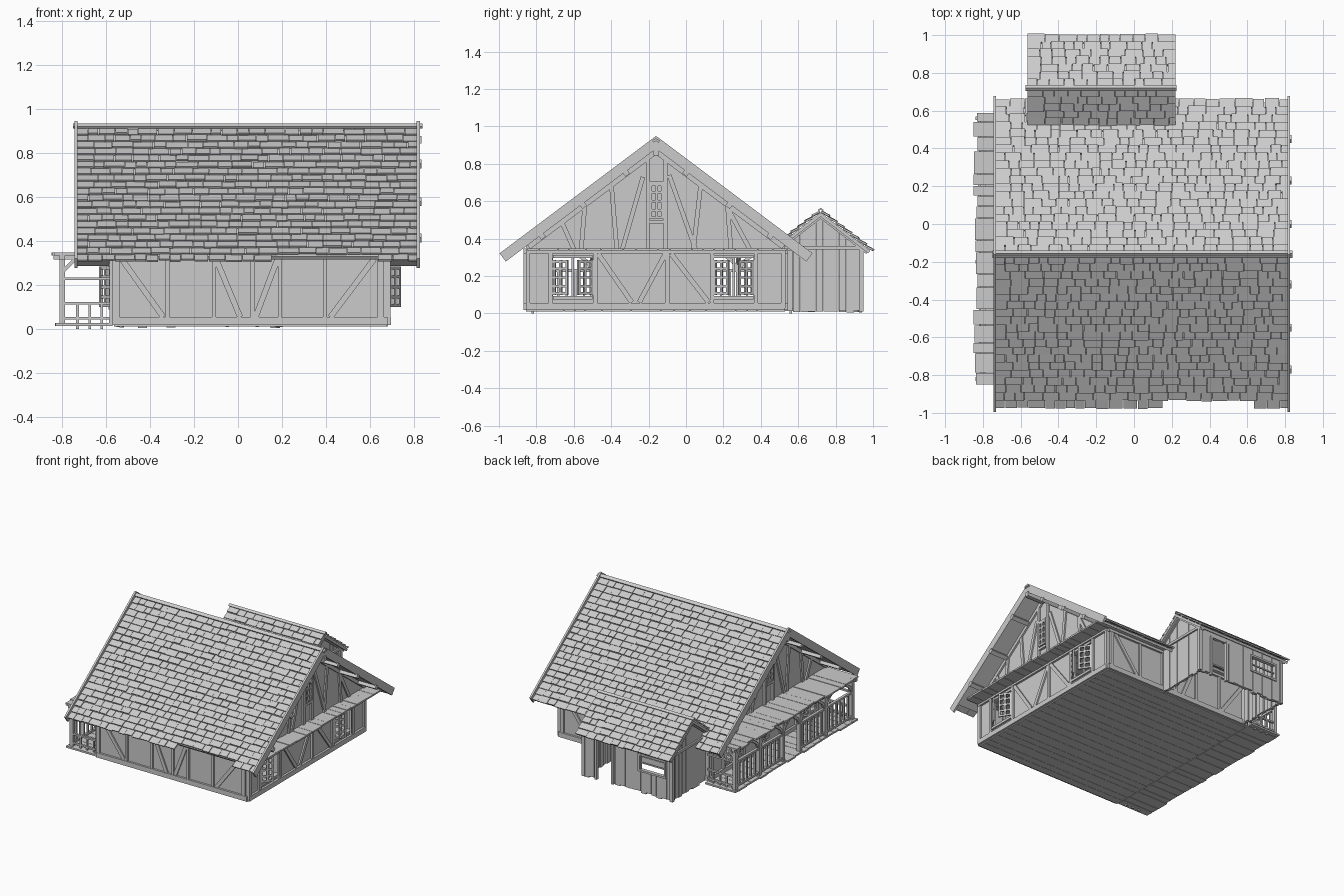
import bpy, math, random
from mathutils import Vector as V, Matrix

if "Cube" in bpy.data.objects:
    bpy.data.objects.remove(bpy.data.objects["Cube"])

random.seed(4)
R = random.uniform
CORNERS = [(x, y, z) for x in (-.5, .5) for y in (-.5, .5) for z in (-.5, .5)]
QUADS = [(0, 1, 3, 2), (4, 6, 7, 5), (0, 4, 5, 1), (2, 3, 7, 6), (0, 2, 6, 4), (1, 5, 7, 3)]


class Part:
    """Collects boxes, beams and prisms into one named object."""
    def __init__(self, name):
        self.name, self.v, self.f = name, [], []

    def add(self, verts, faces, flip=False):
        n = len(self.v)
        self.v += [tuple(p) for p in verts]
        self.f += [tuple(n + i for i in (f[::-1] if flip else f)) for f in faces]

    def oriented(self, c, a, b, n):
        m = Matrix((a, b, n)).transposed()
        self.add([V(c) + m @ V(p) for p in CORNERS], QUADS, m.determinant() < 0)

    def box(self, x0, x1, y0, y1, z0, z1):
        self.oriented(((x0 + x1) / 2, (y0 + y1) / 2, (z0 + z1) / 2),
                      V((x1 - x0, 0, 0)), V((0, y1 - y0, 0)), V((0, 0, z1 - z0)))

    def beam(self, p, q, w, t, n):
        p, q, n = V(p), V(q), V(n)
        d = q - p
        self.oriented((p + q) / 2, d, n.cross(d).normalized() * w, n.normalized() * t)

    def prism_x(self, prof, x0, x1):
        k = len(prof)
        vs = [(x, y, z) for x in (x0, x1) for y, z in prof]
        fs = [tuple(range(k))[::-1], tuple(range(k, 2 * k))]
        fs += [(i, (i + 1) % k, k + (i + 1) % k, k + i) for i in range(k)]
        self.add(vs, fs)

    def done(self):
        me = bpy.data.meshes.new(self.name)
        me.from_pydata(self.v, [], self.f)
        bpy.context.collection.objects.link(bpy.data.objects.new(self.name, me))


def wall_cells(u0, u1, z0, z1, holes):
    """Rectangles of a wall left around its openings."""
    out, u = [], u0
    for a, b, c, d in sorted(holes):
        out += [(u, a, z0, z1), (a, b, z0, c), (a, b, d, z1)]
        u = b
    return out + [(u, u1, z0, z1)]


X0, X1, Y0, Y1, RY = -.57, .68, -.855, .53, -.16
WINDOWS = [(-.71, -.50, .09, .30), (.15, .36, .09, .30)]
DOOR = (-.17, -.04, .03, .29)

# main walls: plaster panels with openings, gables above
walls = Part("plaster_walls")
walls.box(X0, X1, Y0, Y0 + .03, .02, .36)
walls.box(X0, X1, Y1 - .03, Y1, .02, .36)
for gx, s in ((X1, 1), (X0, -1)):
    xa, xb = sorted((gx, gx - s * .03))
    for a, b, c, d in wall_cells(Y0, Y1, .02, .34, WINDOWS + ([DOOR] if s < 0 else [])):
        walls.box(xa, xb, a, b, c, d)
    walls.prism_x([(Y0, .34), (Y1, .34), (Y1, .365), (RY, .885), (Y0, .365)], xa, xb)
walls.done()

# half-timber frame on the long walls
frame = Part("timber_frame")
for y, n in ((Y0, (0, -1, 0)), (Y1, (0, 1, 0))):
    for z, w in ((.038, .036), (.332, .03)):
        frame.beam((X0, y, z), (X1, y, z), w, .03, n)
    for x in (-.555, -.32, -.11, .065, .19, .395, .65):
        frame.beam((x, y, .03), (x, y, .34), .03 if abs(x) > .5 else .018, .026, n)
    for a, b in ((-.53, -.34), (-.10, .01), (.18, .08), (.62, .42)):
        frame.beam((a, y, .32), (b, y, .055), .026, .02, n)
# half-timber frame on the gable ends
for gx, s in ((X1, 1), (X0, -1)):
    n = (s, 0, 0)
    for z, w in ((.038, .036), (.332, .02)):
        frame.beam((gx, Y0, z), (gx, Y1, z), w, .032, n)
    for y in (-.845, -.725, -.485, -.10, .14, .375, .52):
        frame.beam((gx, y, .03), (gx, y, .34), .022, .028, n)
    for z in (.085, .305):
        for a, b, _, _ in WINDOWS:
            frame.beam((gx, a, z), (gx, b, z), .018, .028, n)
    for a, b in ((-.47, -.29), (-.11, -.25), (-.08, .12)):
        if s > 0 or a < -.2:
            frame.beam((gx, a, .32), (gx, b, .06), .026, .022, n)
    for y in (-.205, -.11):
        frame.beam((gx, y, .34), (gx, y, .86), .02, .03, n)
    for z in (.49, .70):
        frame.beam((gx, -.2, z), (gx, -.12, z), .018, .034, n)
    for a, za, b in ((-.23, .73, -.34), (-.09, .74, .05), (-.40, .70, -.37), (.08, .70, .04),
                     (.22, .60, .24), (-.54, .59, -.56), (.23, .55, .34), (-.66, .48, -.60)):
        frame.beam((gx, a, za), (gx, b, .345), .024, .022, n)
    for k in (-1, 1):
        frame.beam((gx, RY, .865), (gx, RY + k * .68, .355), .025, .026, n)
frame.done()


# lattice shutters, swung open, and the small attic shutter
def shutter(part, hinge, d, h, n):
    hinge, d = V(hinge), V(d)
    up = V((0, 0, h))
    for t in (.08, .5, .92):
        part.beam(hinge + d * t, hinge + d * t + up, .013, .012, n)
    for t in (.04, .25, .5, .75, .96):
        part.beam(hinge + up * t, hinge + d + up * t, .013, .01, n)

sh = Part("window_shutters")
for gx, s in ((X1, 1), (X0, -1)):
    for a, b, c, d in WINDOWS:
        for y, k in ((a, 1), (b, -1)):
            shutter(sh, (gx + s * .005, y, .10), (s * .053, k * .08, 0), .185, (k * .08, -s * .053, 0))
        sh.box(gx - .02, gx, (a + b) / 2 - .006, (a + b) / 2 + .006, c, d)
    shutter(sh, (gx + s * .016, -.195, .505), (0, .075, 0), .19, (s, 0, 0))
sh.done()
door = Part("porch_door")
for i in range(4):
    door.box(X0, X0 + .018 + .004 * (i % 2), -.168 + i * .032, -.138 + i * .032, .03, .29)
door.box(X0 - .008, X0 + .01, -.165, -.045, .08, .10)
door.box(X0 - .008, X0 + .01, -.165, -.045, .22, .24)
door.done()

# ground floor boards and attic floor boards, which overhang both gables
floor, deck = Part("ground_floor"), Part("attic_floor")
y = Y0
while y < Y1:
    w = min(R(.05, .09), Y1 - y)
    floor.box(X0 + .005, X1 + R(-.005, .005), y, y + w - .002, .012, .026 + R(0, .004))
    y += w
y = -.85
while y < .59:
    w = min(R(.05, .12), .59 - y)
    deck.box(-.84 + R(-.01, .012), .80 + R(-.005, .005), y, y + w - .003, .336, .347 + R(0, .003))
    y += w
floor.done()
deck.done()

# porch on the left: floor, posts, arched braces and railings
porch = Part("porch")
y = -.85
while y < .59:
    w = min(R(.05, .1), .59 - y)
    porch.box(-.825 + R(-.01, .005), X0, y, y + w - .003, .014, .027)
    y += w
PX = -.80
posts = (-.82, -.5, -.2, 0, .28, .56)
porch.box(PX - .013, PX + .013, -.85, .585, .315, .336)
for y in posts:
    porch.box(PX - .013, PX + .013, y - .013, y + .013, .02, .33)
    porch.box(PX - .04, X0, y - .01, y + .01, .318, .336)
    porch.beam((PX, y, .26), (PX + .06, y, .32), .016, .016, (0, 1, 0))
    for k in (-1, 1):
        if -.85 < y + k * .08 < .6:
            porch.beam((PX, y, .22), (PX, y + k * .03, .28), .018, .016, (1, 0, 0))
            porch.beam((PX, y + k * .028, .277), (PX, y + k * .085, .318), .018, .016, (1, 0, 0))
for a, b in zip(posts, posts[1:]):
    if a == -.2:
        continue
    for z in (.05, .23):
        porch.box(PX - .01, PX + .01, a, b, z - .007, z + .007)
    k = round((b - a) / .045)
    for i in range(1, k):
        yy = a + (b - a) * i / k
        porch.box(PX - .006, PX + .006, yy - .006, yy + .006, .05, .23)
for y in (posts[0], posts[-1]):
    for z in (.05, .118, .23):
        porch.box(PX, X0, y - .008, y + .008, z - .006, z + .006)
    for x in (-.73, -.675, -.62):
        porch.box(x - .006, x + .006, y - .006, y + .006, 0, .12)
porch.done()


# shingled roof slope: board underneath, overlapping rows of random shingles on top
def slope(name, x0, x1, ry, rz, side, tan, rows, step, notch=None):
    p, a = Part(name), math.atan(tan)
    d = V((0, side * math.cos(a), -math.sin(a)))
    n = V((0, side * math.sin(a), math.cos(a)))
    o = V((0, ry, rz))
    ln = rows * step - (step if notch else .012)
    p.oriented(o + V(((x0 + x1) / 2, 0, 0)) + d * ln / 2 - n * .009, V((x1 - x0, 0, 0)), d * ln, n * .018)
    for r in range(rows):
        x = x0
        while x < x1 - .001:
            w = R(.045, .1)
            w = x1 - x if x + w > x1 - .03 else w
            s0, s1 = r * step, (r + 1) * step + R(-.004, .003)
            if not (notch and r == rows - 1 and notch[0] < x + w / 2 < notch[1]):
                lift = R(.013, .018)
                dd = d * (s1 - s0) + n * .008
                p.oriented(o + V((x + w / 2, 0, 0)) + d * (s0 + s1) / 2 + n * (lift - .006),
                           V((w - .003, 0, 0)), dd, n * .010)
            x += w
    p.done()

slope("main_roof_front", -.735, .815, RY, .905, -1, .75, 20, .0503, (.18, .6))
slope("main_roof_back", -.735, .815, RY, .905, 1, .75, 20, .0508)
slope("annex_roof_back", -.565, .22, .72, .54, 1, .77, 7, .0495)
slope("annex_roof_front", -.565, .22, .72, .54, -1, .77, 5, .0475)

# bargeboards, ridge boards and purlins
trim = Part("roof_trim")
for x in (-.738, .82):
    for k in (-1, 1):
        trim.beam((x, RY - k * .015, .926), (x, RY + k * .82, .30), .055, .014, (1, 0, 0))
for k in (-1, 1):
    trim.beam((-.75, RY + k * .008, .925), (.84, RY + k * .008, .925), .022, .012, (0, k * .6, .8))
    trim.beam((-.575, .72 + k * .006, .556), (.225, .72 + k * .006, .556), .018, .008, (0, k * .6, .8))
    for dy in (.16, .39, .61):
        z = .872 - .75 * dy
        trim.beam((-.74, RY + k * dy, z), (.835, RY + k * dy, z), .03, .028, (0, k * .6, .8))
trim.box(-.74, .835, RY - .015, RY + .015, .845, .88)
trim.done()

# lean-to annex: ragged vertical planks, door and window openings at the back
annex = Part("annex_plank_walls")
AX0, AX1, AY = -.54, .19, .94
N = 17
w = (AX1 - AX0) / N
for i in range(N):
    a = AX0 + i * w
    m, t = a + w / 2, .016 + .008 * (i % 2)
    low = R(.004, .022)
    spans = [(low, .37)]
    if -.05 < m < .09:
        spans = [(.31, .37)]
    elif -.49 < m < -.28:
        spans = [(low, .18), (.29, .37)]
    for lo, hi in spans:
        annex.box(a, a + w - .002, AY - t, AY, lo, hi)
M = 10
w = (AY - .53) / M
for x, s in ((AX0, 1), (AX1, -1)):
    for i in range(M):
        a, b = .53 + i * w, .53 + (i + 1) * w - .002
        t, low = .014 + .008 * (i % 2), R(.004, .02)
        top = [(q, .52 - .77 * abs(q - .72)) for q in (b, a)]
        if a < .72 < b:
            top.insert(1, (.72, .52))
        annex.prism_x([(a, low), (b, low)] + top, *sorted((x, x + s * t)))
annex.done()

# annex trim: corner posts, gable ties, window frame and door posts
at = Part("annex_trim")
for x in (AX0, AX1):
    at.box(x - .012, x + .012, AY - .015, AY + .008, .01, .37)
    at.box(x - .012, x + .012, .53, AY, .342, .36)
    for k, l in ((-1, .17), (1, .25)):
        at.beam((x, .72, .52), (x, .72 + k * l, .52 - .77 * l), .022, .024, (1, 0, 0))
at.box(AX0, AX1, AY - .02, AY + .006, .345, .365)
for x in (-.488, -.27):
    at.box(x - .007, x + .007, AY - .02, AY + .008, .17, .30)
for z in (.176, .296):
    at.box(-.49, -.268, AY - .02, AY + .008, z - .007, z + .007)
at.box(-.48, -.28, AY - .012, AY - .004, .228, .238)
for x in (-.05, .088):
    at.box(x - .008, x + .008, AY - .02, AY + .006, .01, .32)
at.done()
